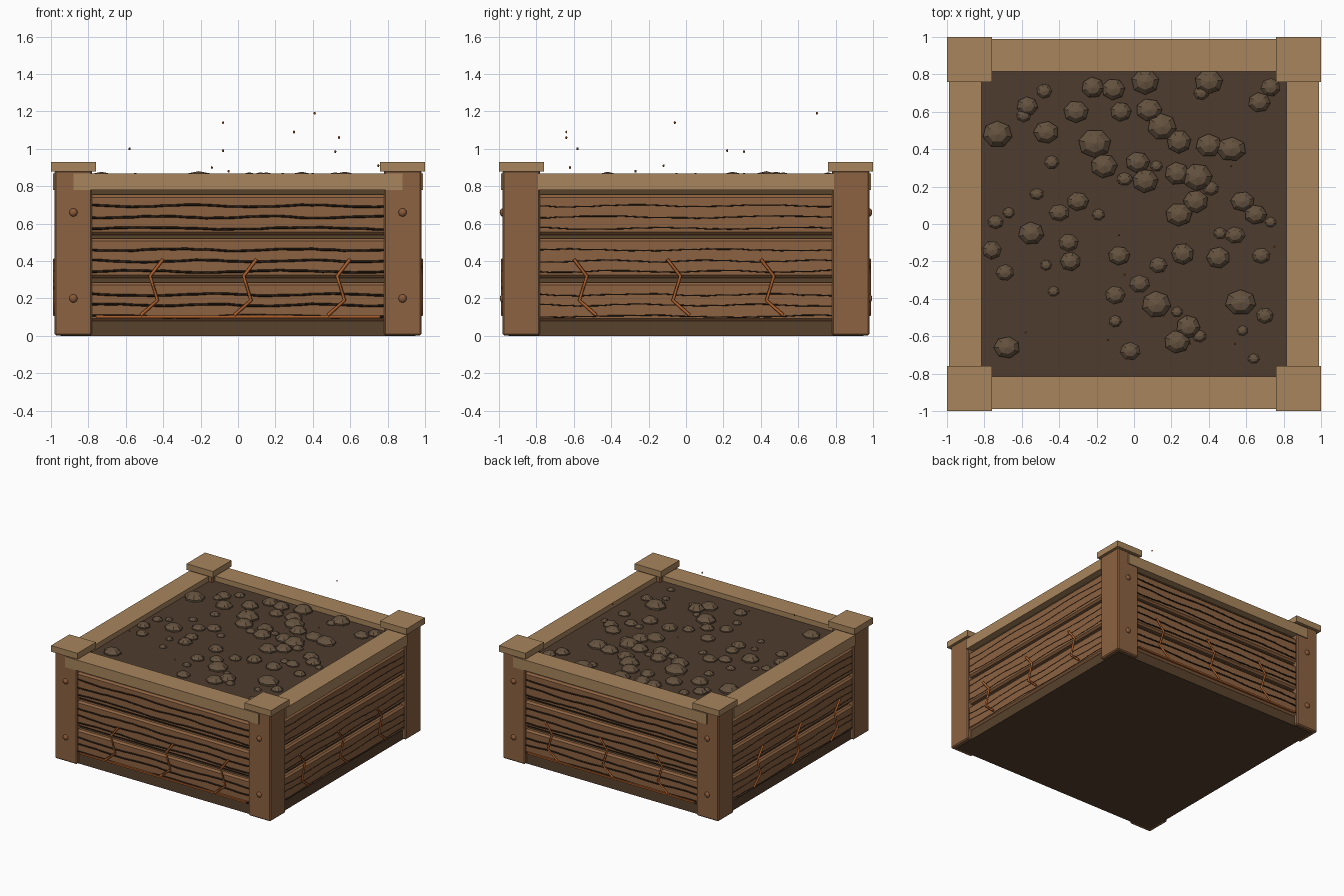
import bpy, bmesh, math, random
from mathutils import Matrix, Vector

random.seed(4)


def material(name, rgb):
    m = bpy.data.materials.new(name)
    m.diffuse_color = (*rgb, 1)
    return m


WOOD = material("wood", (0.26, 0.122, 0.052))
TRIM = material("pale_wood", (0.39, 0.235, 0.107))
DARK = material("dark_wood", (0.098, 0.054, 0.026))
GRAIN = material("grain", (0.026, 0.014, 0.008))
SOIL = material("soil", (0.076, 0.045, 0.027))
CLOD = material("clod", (0.13, 0.085, 0.05))
EMBER = material("ember", (0.45, 0.12, 0.025))
BOLT = material("bolt", (0.25, 0.1, 0.04))

# Each side maps (along, outward, up) to world space
FRONT = lambda u, d, z: Vector((u, -d, z))
BACK = lambda u, d, z: Vector((u, d, z))
RIGHT = lambda u, d, z: Vector((d, -u, z))
LEFT = lambda u, d, z: Vector((-d, -u, z))
SIDES = {"front": FRONT, "back": BACK, "right": RIGHT, "left": LEFT}


def finish(name, bm, mat):
    me = bpy.data.meshes.new(name)
    bm.to_mesh(me)
    bm.free()
    me.materials.append(mat)
    ob = bpy.data.objects.new(name, me)
    bpy.context.collection.objects.link(ob)
    return ob


def box(name, a, b, mat, bevel=0.0):
    a, b = Vector(a), Vector(b)
    size = Vector([abs(v) for v in b - a])
    bm = bmesh.new()
    bmesh.ops.create_cube(bm, size=1, matrix=Matrix.Translation((a + b) / 2) @ Matrix.Diagonal((*size, 1)))
    ob = finish(name, bm, mat)
    if bevel:
        mod = ob.modifiers.new("bevel", "BEVEL")
        mod.width, mod.segments = bevel, 1
    return ob


def tubes(name, paths, radius, mat):
    cu = bpy.data.curves.new(name, "CURVE")
    cu.dimensions = "3D"
    cu.bevel_depth, cu.bevel_resolution, cu.use_fill_caps = radius, 0, True
    for path in paths:
        sp = cu.splines.new("POLY")
        sp.points.add(len(path) - 1)
        for p, co in zip(sp.points, path):
            p.co = (*co, 1)
    cu.materials.append(mat)
    ob = bpy.data.objects.new(name, cu)
    bpy.context.collection.objects.link(ob)
    bpy.ops.object.select_all(action="DESELECT")
    ob.select_set(True)
    bpy.context.view_layer.objects.active = ob
    bpy.ops.object.convert(target="MESH")


def balls(name, items, mat, seg, rings):
    # items: (centre, scale)
    bm = bmesh.new()
    for c, s in items:
        m = Matrix.Translation(c) @ Matrix.Diagonal((*s, 1)) @ Matrix.Rotation(random.uniform(0, 6.28), 4, "Z")
        bmesh.ops.create_uvsphere(bm, u_segments=seg, v_segments=rings, radius=1, matrix=m)
    return finish(name, bm, mat)


# Plinth, inner body showing in the plank gaps, soil bed
box("base", (-0.95, -0.95, 0), (0.95, 0.95, 0.085), DARK)
box("inner_body", (-0.93, -0.93, 0.03), (0.93, 0.93, 0.80), DARK)
box("soil", (-0.83, -0.83, 0.70), (0.83, 0.83, 0.825), SOIL)

# Corner posts and caps
for sx in (-1, 1):
    for sy in (-1, 1):
        box("corner_post", (sx * 0.78, sy * 0.78, 0.003), (sx * 0.98, sy * 0.98, 0.885), WOOD, 0.008)
        box("post_cap", (sx * 0.76, sy * 0.76, 0.88), (sx, sy, 0.93), TRIM)

crack = [(0.07, 0.41), (0.0, 0.32), (0.04, 0.19), (-0.05, 0.11)]
for side, put in SIDES.items():
    main = side in ("front", "back")
    # Three planks per wall
    for z0, z1 in ((0.08, 0.285), (0.31, 0.52), (0.54, 0.755)):
        box(side + "_plank", put(-0.8, 0.88, z0), put(0.8, 0.965, z1), WOOD, 0.014)
    # Top rim board
    half = 0.88 if main else 0.79
    box(side + "_rim", put(-half, 0.815, 0.78), put(half, 0.988, 0.867), TRIM)
    # Wavy wood grain
    lines = []
    for z in (0.105, 0.165, 0.22, 0.345, 0.40, 0.46, 0.575, 0.635, 0.695):
        ph, f = random.uniform(0, 6.28), random.uniform(5, 9)
        lines.append([put(-0.79 + 1.58 * i / 28, 0.967 if main else 0.964,
                          z + 0.005 * math.sin(f * i / 14 + ph) + random.uniform(-0.002, 0.002))
                      for i in range(29)])
    tubes(side + "_grain", lines, 0.006 if main else 0.004, GRAIN)
    # Glowing cracks
    tubes(side + "_cracks", [[put(c + u, 0.98, z) for u, z in crack] for c in (-0.47, 0.03, 0.53)],
          0.009, EMBER)
    if main:
        # Glowing seam and post bolts
        box(side + "_seam", put(-0.76, 0.96, 0.095), put(0.76, 0.979, 0.108), EMBER)
        ob = balls(side + "_bolts", [(put(u, 0.98, z), (0.022, 0.016, 0.022))
                                     for u in (-0.88, 0.88) for z in (0.2, 0.66)], BOLT, 12, 8)
        ob.data.polygons.foreach_set("use_smooth", [True] * len(ob.data.polygons))

# Soil clods: x, y, radius
clods = [
    (-0.73, 0.48, 0.085), (-0.57, 0.63, 0.06), (-0.47, 0.49, 0.07), (-0.31, 0.60, 0.07), (-0.21, 0.43, 0.09),
    (-0.22, 0.73, 0.065), (-0.11, 0.72, 0.065), (0.06, 0.76, 0.08), (-0.07, 0.60, 0.06), (0.08, 0.61, 0.07),
    (0.15, 0.52, 0.08), (0.24, 0.44, 0.07), (-0.16, 0.31, 0.075), (0.02, 0.33, 0.07), (0.06, 0.23, 0.075),
    (0.23, 0.27, 0.07), (0.34, 0.25, 0.085), (0.40, 0.76, 0.075), (0.40, 0.42, 0.07), (0.52, 0.40, 0.08),
    (0.24, 0.05, 0.075), (0.33, 0.12, 0.07), (0.58, 0.12, 0.065), (0.65, 0.05, 0.065), (0.67, 0.65, 0.06),
    (-0.55, -0.05, 0.075), (-0.76, -0.14, 0.055), (-0.34, -0.20, 0.06), (-0.40, 0.06, 0.055), (-0.30, 0.12, 0.06),
    (-0.08, -0.17, 0.06), (0.26, -0.16, 0.065), (0.45, -0.18, 0.065), (0.12, -0.43, 0.08), (0.57, -0.42, 0.085),
    (0.29, -0.55, 0.07), (0.23, -0.63, 0.07), (-0.68, -0.66, 0.07), (-0.02, -0.68, 0.055), (0.70, -0.49, 0.05),
    (0.03, -0.32, 0.055), (0.54, -0.06, 0.055), (0.13, -0.22, 0.05), (-0.10, -0.38, 0.055), (-0.35, -0.10, 0.055),
    (-0.69, -0.26, 0.05), (0.68, -0.17, 0.05), (0.73, 0.73, 0.055)]
small = [(0.36, 0.70), (-0.48, 0.71), (-0.59, 0.58), (-0.44, 0.33), (-0.05, 0.24), (-0.67, 0.06), (-0.74, 0.01),
         (-0.47, -0.22), (-0.43, -0.36), (-0.10, -0.52), (0.58, -0.57), (0.23, -0.47), (0.35, -0.60),
         (0.64, -0.72), (-0.19, 0.05), (0.12, 0.31), (0.41, 0.19), (0.73, 0.01), (-0.52, 0.16), (0.46, -0.05)]
clods += [(x, y, random.uniform(0.03, 0.045)) for x, y in small]
balls("soil_clods", [(Vector((x, y, 0.822)), (r * random.uniform(0.97, 1.08), r * random.uniform(0.85, 0.95), r * 0.65))
                     for x, y, r in clods], CLOD, 7, 5)

# Floating sparks
sparks = [(-.58, -.58, 1.0), (-.08, -.06, 1.14), (-.08, .22, .99), (.3, -.64, 1.09), (.41, .7, 1.19),
          (.54, -.64, 1.06), (.52, .31, .985), (.75, -.12, .91), (-.14, -.62, .9), (-.05, -.27, .88)]
balls("sparks", [(Vector(p), (0.006, 0.006, 0.008)) for p in sparks], EMBER, 6, 4)
